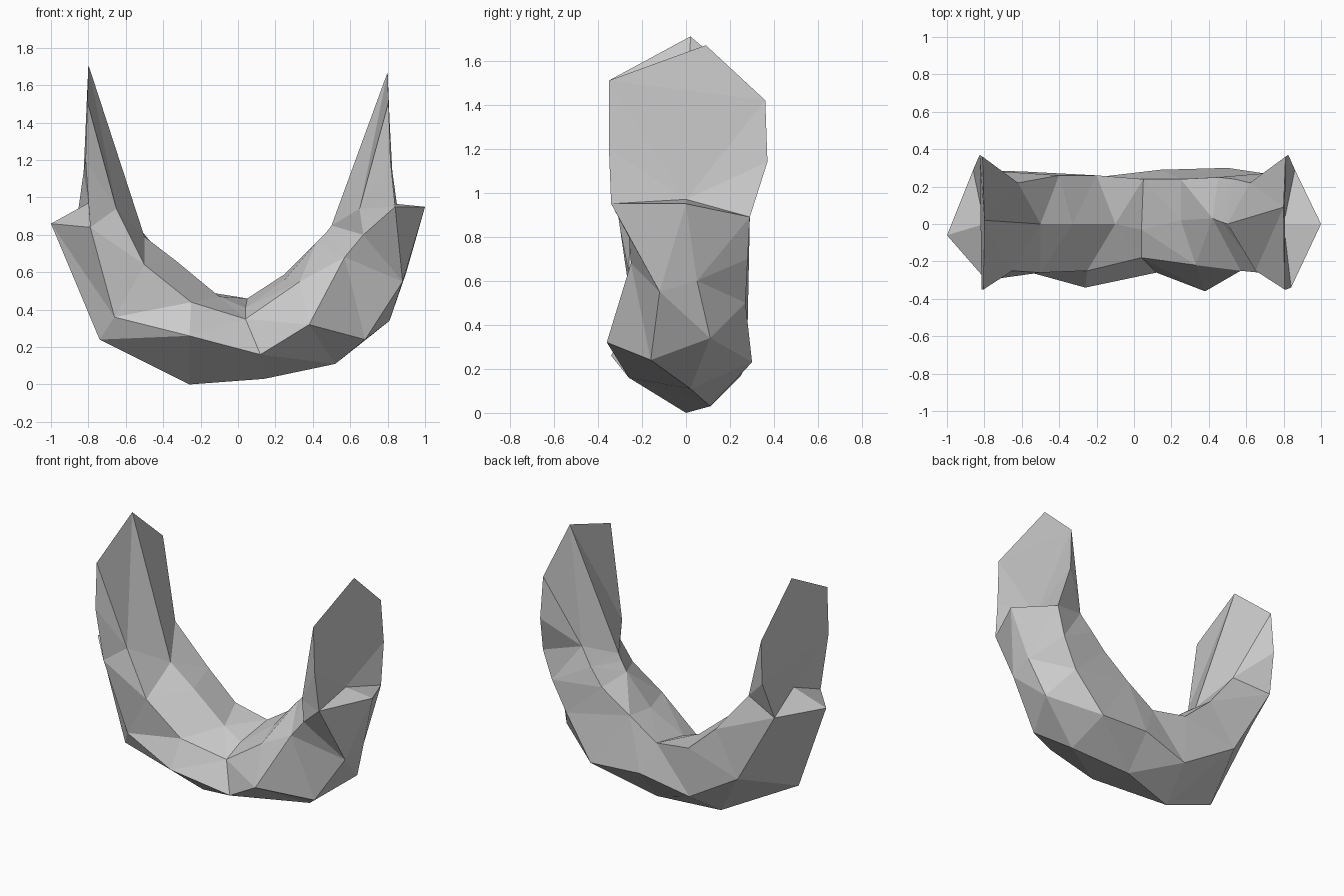
import bpy, bmesh
from mathutils import Vector

if "Cube" in bpy.data.objects:
    bpy.data.objects.remove(bpy.data.objects["Cube"])


def arm_end(s, tip, front_low, inner_z, top, top_y):
    """Last arm section and the upright fin plate above it; s is the x side."""
    arm = [tip, front_low, (.65, -.25, .94),
           (.5, 0, inner_z), (.62, .22, .95), (.86, .29, .89)]
    fin = [(.8, 0, .97), (.815, -.35, 1.2), (.805, -.35, 1.51),
           (.8, top_y, top), (.81, .36, 1.42), (.825, .37, 1.14)]
    return [[(s * x, y, z) for x, y, z in r] for r in (arm, fin)]


# curved body sections: outer, front low, front high, inner, back high, back low
body = [
    [(-.74, -.14, .24), (-.66, -.23, .36), (-.5, -.26, .64),
     (-.33, 0, .66), (-.4, .26, .68), (-.58, .28, .4)],
    [(-.26, 0, 0), (-.26, -.34, .26), (-.25, -.25, .44),
     (-.1, 0, .47), (-.2, .26, .5), (-.2, .25, .17)],
    [(.14, .11, .03), (.12, -.26, .16), (.04, -.18, .35),
     (.04, -.03, .41), (.05, .24, .46), (.14, .29, .25)],
    [(.52, .02, .11), (.38, -.36, .32), (.33, -.22, .55),
     (.25, .02, .56), (.25, .24, .59), (.5, .3, .23)],
    [(.81, .11, .34), (.68, -.16, .24), (.57, -.25, .68),
     (.42, .03, .76), (.45, .25, .73), (.7, .27, .5)],
    [(.9, .05, .6), (.88, -.12, .55), (.67, -.26, .8),
     (.47, .01, .81), (.54, .24, .84), (.8, .28, .7)]]

left_arm, left_fin = arm_end(-1, (1, -.06, .86), (.79, -.3, .84), .79, 1.71, .02)
right_arm, right_fin = arm_end(1, (1, 0, .95), (.84, -.34, .95), .85, 1.67, .09)
rings = [left_fin, left_arm] + body + [right_arm, right_fin]

# skin the sections, close both fin plates
bm = bmesh.new()
loops = [[bm.verts.new(Vector(p)) for p in r] for r in rings]
for a, b in zip(loops, loops[1:]):
    for k in range(6):
        n = (k + 1) % 6
        bm.faces.new((a[k], a[n], b[n], b[k]))
bm.faces.new(loops[0])
bm.faces.new(loops[-1])
bmesh.ops.triangulate(bm, faces=bm.faces[:])
bmesh.ops.recalc_face_normals(bm, faces=bm.faces[:])

mesh = bpy.data.meshes.new("curved_shell")
bm.to_mesh(mesh)
bm.free()
bpy.context.collection.objects.link(bpy.data.objects.new("curved_shell", mesh))
